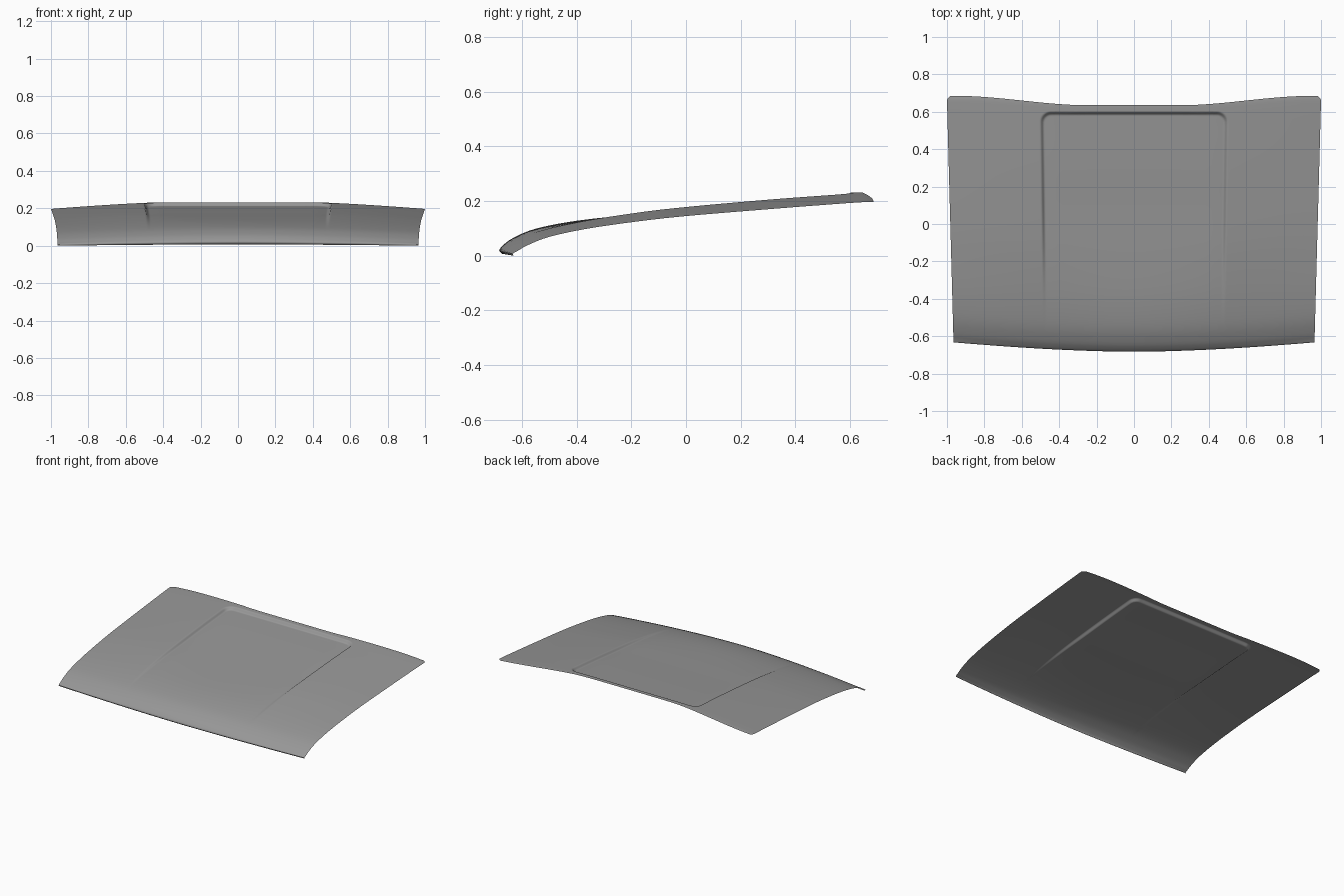
import bpy, bmesh
from mathutils import Vector

if "Cube" in bpy.data.objects:
    bpy.data.objects.remove(bpy.data.objects["Cube"])

# Front-to-back profiles (y, z) on the centre line and on the side edge
CENTRE = [(-.672, .007), (-.683, .02), (-.665, .042), (-.63, .066), (-.55, .099), (-.4, .131),
          (-.2, .159), (0, .181), (.3, .208), (.54, .226), (.61, .231), (.635, .232)]
EDGE = [(-.63, 0), (-.632, .008), (-.615, .018), (-.58, .038), (-.5, .069), (-.36, .099),
        (-.18, .125), (0, .145), (.3, .17), (.56, .19), (.65, .196), (.685, .197)]
STEPS = [3, 4, 3, 4, 5, 5, 5, 8, 8, 16, 4]
DEPTH = 0.018


def clamp(v):
    return max(0.0, min(1.0, v))


def smooth(v):
    v = clamp(v)
    return v * v * (3 - 2 * v)


def spline(points):
    """Smooth curve through the points, with STEPS samples per span."""
    p = [Vector(q) for q in points]
    p = [2 * p[0] - p[1]] + p + [2 * p[-1] - p[-2]]
    out = []
    for i, n in enumerate(STEPS):
        a, b, c, d = p[i:i + 4]
        for k in range(n):
            t = k / n
            out.append(0.5 * (2 * b + (c - a) * t + (2 * a - 5 * b + 4 * c - d) * t ** 2
                              + (3 * b - a - 3 * c + d) * t ** 3))
    return out + [p[-2]]


def recess(s, y):
    """Depth of the sunken centre panel, fading out toward the nose."""
    r = 0.06
    dx, dy = s - (0.504 - r), y - (0.603 - r)
    dist = (max(dx, 0) ** 2 + max(dy, 0) ** 2) ** 0.5 + min(max(dx, dy), 0) - r
    return DEPTH * smooth(-dist / 0.022) * smooth((y + 0.6) / 0.75)


# Columns across the half width, denser at the panel edge
columns = ([0.42 * i / 12 for i in range(12)] + [0.42 + 0.1 * i / 20 for i in range(20)]
           + [0.52 + 0.48 * i / 16 for i in range(17)])

# Hood skin: blend the two profiles, evenly bowed at the nose, flat-topped at the rear
bm = bmesh.new()
grid = []
for c, e in zip(spline(CENTRE), spline(EDGE)):
    half = min(0.965 + 0.035 * (e.x + 0.63) / 1.29, 1.0)
    half -= 0.02 * clamp((e.x - 0.66) / 0.025) ** 2
    rear = smooth((c.x + 0.66) / 0.6)
    row = []
    for s in columns:
        bow = s ** 1.7
        wy = bow + (smooth((s - 0.25) / 0.72) - bow) * rear
        wz = bow + (clamp((s - 0.42) / 0.58) ** 1.3 - bow) * rear
        y = c.x + (e.x - c.x) * wy
        z = c.y + (e.y - c.y) * wz
        row.append(bm.verts.new((s * half, y, z - recess(s, y))))
    grid.append(row)
for r0, r1 in zip(grid, grid[1:]):
    for i in range(len(columns) - 1):
        bm.faces.new((r0[i], r0[i + 1], r1[i + 1], r1[i])).smooth = True

mesh = bpy.data.meshes.new("hood_panel")
bm.to_mesh(mesh)
bm.free()
hood = bpy.data.objects.new("hood_panel", mesh)
bpy.context.collection.objects.link(hood)

# Dark grey paint
paint = bpy.data.materials.new("dark_grey")
paint.diffuse_color = (0.31, 0.31, 0.31, 1)
paint.use_nodes = True
paint.node_tree.nodes["Principled BSDF"].inputs["Base Color"].default_value = paint.diffuse_color
mesh.materials.append(paint)

# Mirror to the other side
mirror = hood.modifiers.new("mirror", 'MIRROR')
mirror.use_clip = True
